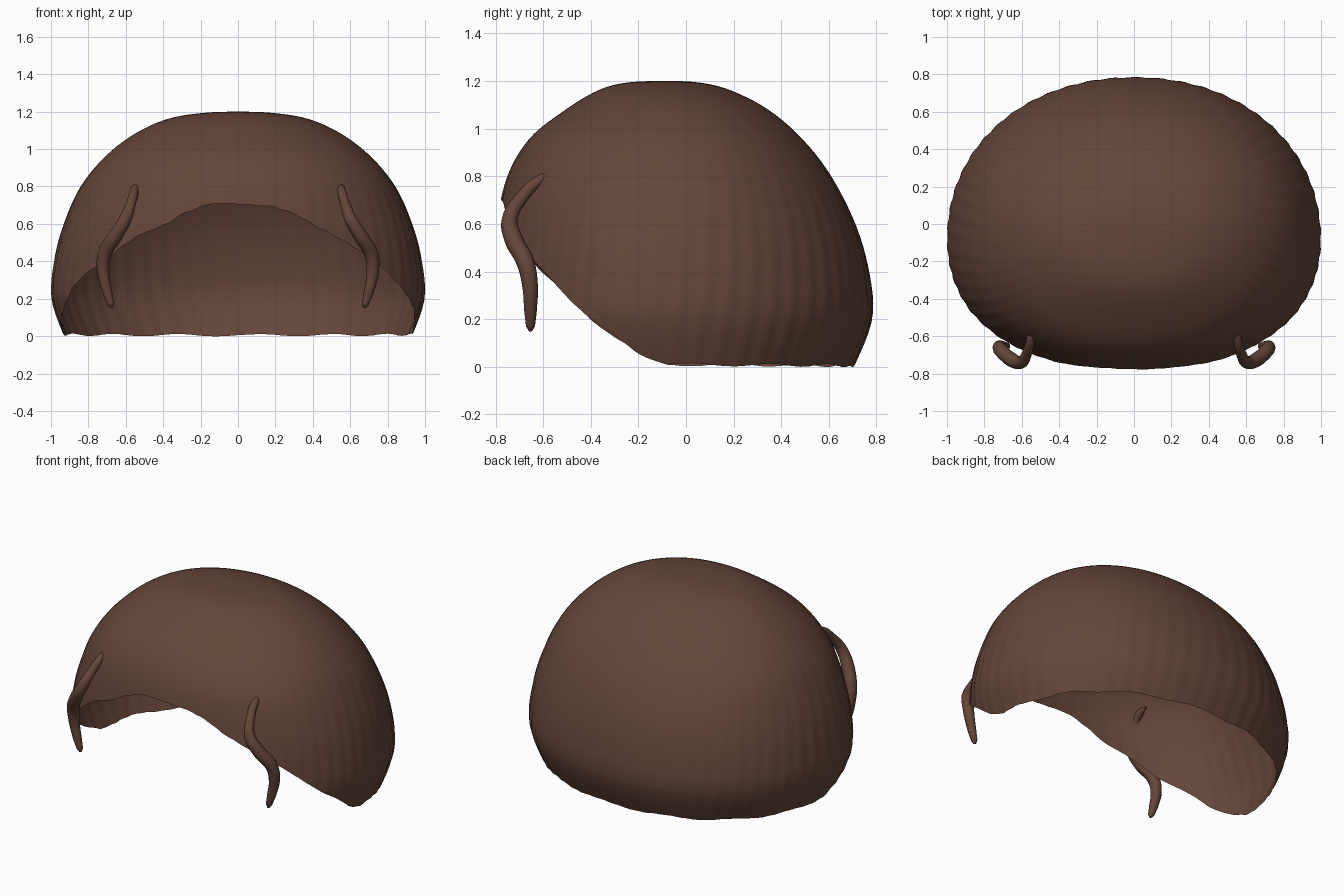
import bpy, bmesh, math

if "Cube" in bpy.data.objects:
    bpy.data.objects.remove(bpy.data.objects["Cube"])

brown = bpy.data.materials.new("dark brown hair")
brown.diffuse_color = (0.130, 0.060, 0.040, 1)
brown.use_nodes = True
brown.node_tree.nodes["Principled BSDF"].inputs["Base Color"].default_value = brown.diffuse_color

CY = -0.08  # crown position along y
# height, half width, front y, back y of each level of the cap
LEVELS = [
    (1.20, 0.00, -0.08, -0.08), (1.193, 0.19, -0.25, 0.06),
    (1.16, 0.38, -0.37, 0.19), (1.08, 0.555, -0.505, 0.345),
    (0.96, 0.71, -0.655, 0.485), (0.80, 0.84, -0.75, 0.61),
    (0.60, 0.93, -0.795, 0.71), (0.40, 0.982, -0.81, 0.767),
    (0.20, 0.995, -0.80, 0.78), (-0.01, 0.925, -0.72, 0.70)]
# rim height along y: raised over the face, low at the back
RIM = [(-0.80, 0.735), (-0.77, 0.70), (-0.74, 0.59), (-0.63, 0.43),
       (-0.40, 0.20), (-0.20, 0.06), (-0.08, 0.01), (0.80, 0.005)]


def level(s):
    """Smooth interpolation of the level table."""
    n = len(LEVELS) - 1
    i = min(int(s), n - 1)
    t = s - i
    q = LEVELS[i + 1]
    p = LEVELS[i]
    d = LEVELS[min(i + 2, n)]
    if i:
        c = LEVELS[i - 1]
    else:
        c = (q[0], -q[1], 2 * CY - q[2], 2 * CY - q[3])
    return [0.5 * (2 * b + (e - a) * t + (2 * a - 5 * b + 4 * e - f) * t * t
                   + (3 * b - a - 3 * e + f) * t ** 3)
            for a, b, e, f in zip(c, p, q, d)]


def rim_height(y):
    for (y0, z0), (y1, z1) in zip(RIM, RIM[1:]):
        if y <= y1:
            return z0 + (z1 - z0) * max(0, (y - y0) / (y1 - y0))
    return RIM[-1][1]


def cap_point(s, ang):
    z, a, f, b = level(s)
    c, d = math.cos(ang), math.sin(ang)
    # outline grows slightly squarer away from the crown
    k = 2 / (2 + (0.17 if d < 0 else 0.1) * min(1, s / 5))
    x = a * math.copysign(abs(c) ** k, c)
    y = CY + (CY - f if d < 0 else b - CY) * math.copysign(abs(d) ** k, d)
    # shallow strand ripples fading towards the crown
    w = 1 + 0.003 * math.sin(54 * ang + 1.5 * s) * min(1, max(0, (s - 3) / 4))
    return x * w, CY + (y - CY) * w, z


# Hair cap: open shell from the crown down to the rim
SEG, RINGS = 216, 44
bm = bmesh.new()
top = bm.verts.new((0, CY, 1.2))
columns = []
for j in range(SEG):
    ang = 2 * math.pi * j / SEG
    end = 1.0
    while end < len(LEVELS) - 1:
        x, y, z = cap_point(end, ang)
        if z <= rim_height(y) + 0.006 * math.sin(14 * ang):
            break
        end += 0.01
    end = min(end, len(LEVELS) - 1)
    columns.append([bm.verts.new(cap_point(end * i / RINGS, ang))
                    for i in range(1, RINGS + 1)])
for j in range(SEG):
    p, q = columns[j], columns[(j + 1) % SEG]
    bm.faces.new((top, p[0], q[0]))
    for i in range(RINGS - 1):
        bm.faces.new((p[i], p[i + 1], q[i + 1], q[i]))
bmesh.ops.recalc_face_normals(bm, faces=bm.faces)
if sum(f.normal.z for f in bm.faces if f.calc_center_median().z > 1) < 0:
    bmesh.ops.reverse_faces(bm, faces=bm.faces)
me = bpy.data.meshes.new("hair_cap")
bm.to_mesh(me)
bm.free()
me.materials.append(brown)
cap = bpy.data.objects.new("hair_cap", me)
bpy.context.collection.objects.link(cap)
bpy.context.view_layer.objects.active = cap
cap.select_set(True)
bpy.ops.object.shade_smooth_by_angle(angle=math.radians(50))

# Loose locks growing out of the cap at the temples: x, y, z, radius
LOCK = [(0.545, -0.54, 0.80, 0.008), (0.55, -0.60, 0.79, 0.022),
        (0.572, -0.69, 0.71, 0.027), (0.605, -0.74, 0.62, 0.034),
        (0.66, -0.722, 0.53, 0.039), (0.712, -0.675, 0.44, 0.038),
        (0.72, -0.655, 0.34, 0.033), (0.70, -0.653, 0.24, 0.027),
        (0.68, -0.653, 0.17, 0.019), (0.675, -0.653, 0.15, 0.007)]
for side, name in ((1, "right_lock"), (-1, "left_lock")):
    cu = bpy.data.curves.new(name, 'CURVE')
    cu.dimensions = '3D'
    cu.bevel_depth = 1.0
    cu.bevel_resolution = 4
    cu.use_fill_caps = True
    sp = cu.splines.new('BEZIER')
    sp.resolution_u = 6
    sp.bezier_points.add(len(LOCK) - 1)
    for bp, (x, y, z, r) in zip(sp.bezier_points, LOCK):
        bp.co = (side * x, y, z)
        bp.radius = r
        bp.handle_left_type = bp.handle_right_type = 'AUTO'
    cu.materials.append(brown)
    lock = bpy.data.objects.new(name, cu)
    bpy.context.collection.objects.link(lock)
    bpy.ops.object.select_all(action='DESELECT')
    lock.select_set(True)
    bpy.context.view_layer.objects.active = lock
    bpy.ops.object.convert(target='MESH')
    bpy.ops.object.shade_smooth_by_angle(angle=math.radians(60))
